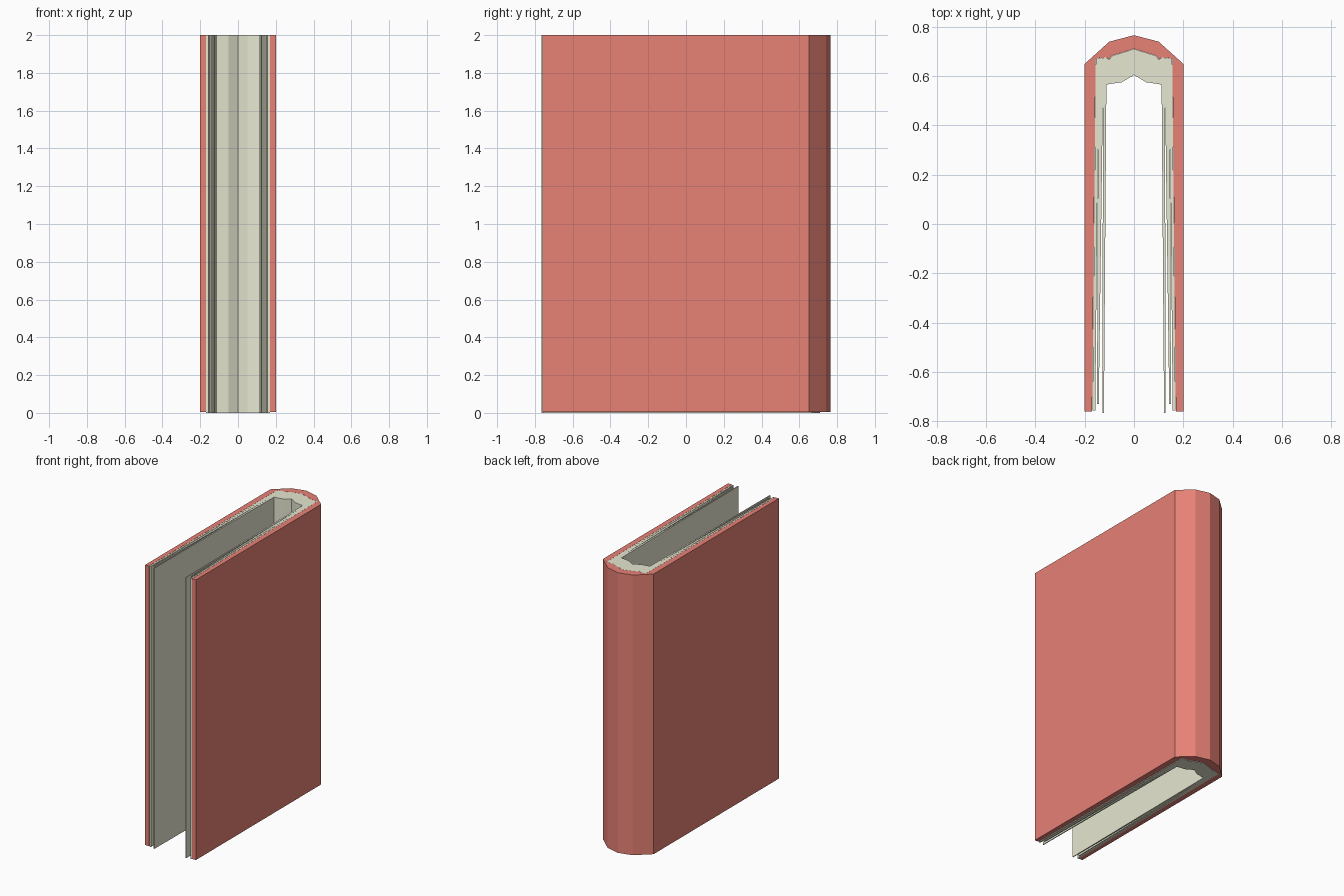
import bpy, bmesh

if "Cube" in bpy.data.objects:
    bpy.data.objects.remove(bpy.data.objects["Cube"])

def material(name, rgb):
    m = bpy.data.materials.new(name)
    m.diffuse_color = (*rgb, 1)
    m.use_nodes = True
    m.node_tree.nodes["Principled BSDF"].inputs["Base Color"].default_value = m.diffuse_color
    return m

def mirrored(half):
    # right half of an outline, mirrored to the left in reverse order
    return half + [(-x, y) for x, y in reversed(half) if x > 0]

def extrude_profile(name, outline, z0, z1, mat):
    bm = bmesh.new()
    face = bm.faces.new([bm.verts.new((x, y, z0)) for x, y in outline])
    ext = bmesh.ops.extrude_face_region(bm, geom=[face])
    verts = [v for v in ext["geom"] if isinstance(v, bmesh.types.BMVert)]
    bmesh.ops.translate(bm, verts=verts, vec=(0, 0, z1 - z0))
    bmesh.ops.recalc_face_normals(bm, faces=bm.faces)
    bmesh.ops.triangulate(bm, faces=[f for f in bm.faces if len(f.verts) > 4])
    mesh = bpy.data.meshes.new(name)
    bm.to_mesh(mesh)
    bm.free()
    mesh.materials.append(mat)
    obj = bpy.data.objects.new(name, mesh)
    bpy.context.collection.objects.link(obj)
    return obj

red = material("cover_red", (0.8, 0.22, 0.18))
cream = material("paper_cream", (0.8, 0.8, 0.64))

# shared line where the paper meets the cover, from spine to free edge
seam = [(0.09, 0.682), (0.1, 0.668), (0.115, 0.676), (0.155, 0.67)]

# hard cover: two boards and a faceted rounded spine
cover_inner = [(0, 0.711)] + [(x + 0.0007, y + 0.0007) for x, y in seam] + [(0.17, -0.76)]
cover_outer = [(0.2, -0.76), (0.2, 0.65), (0.1, 0.74), (0, 0.766)]
right_cover = cover_inner + cover_outer
left_inner = [(-x, y) for x, y in reversed(cover_inner)]
left_outer = [(-x, y) for x, y in cover_outer[:-1]]
cover_outline = cover_inner + cover_outer + left_outer[::-1] + left_inner[:-1]
extrude_profile("cover", cover_outline, 0.004, 2.0, red)

# paper: bound back with three tapering leaves against each board
leaves = [(0.05, 0.575), (0.112, 0.566),
          (0.122, -0.766), (0.128, -0.766), (0.126, 0.53),
          (0.143, -0.73), (0.150, -0.73), (0.146, 0.42),
          (0.157, -0.757), (0.1685, -0.757)]
right = leaves + seam[::-1]
paper_outline = ([(0, 0.605)] + right + [(0, 0.71)]
                 + [(-x, y) for x, y in reversed(right)])
extrude_profile("pages", paper_outline, 0.0, 2.0, cream)
